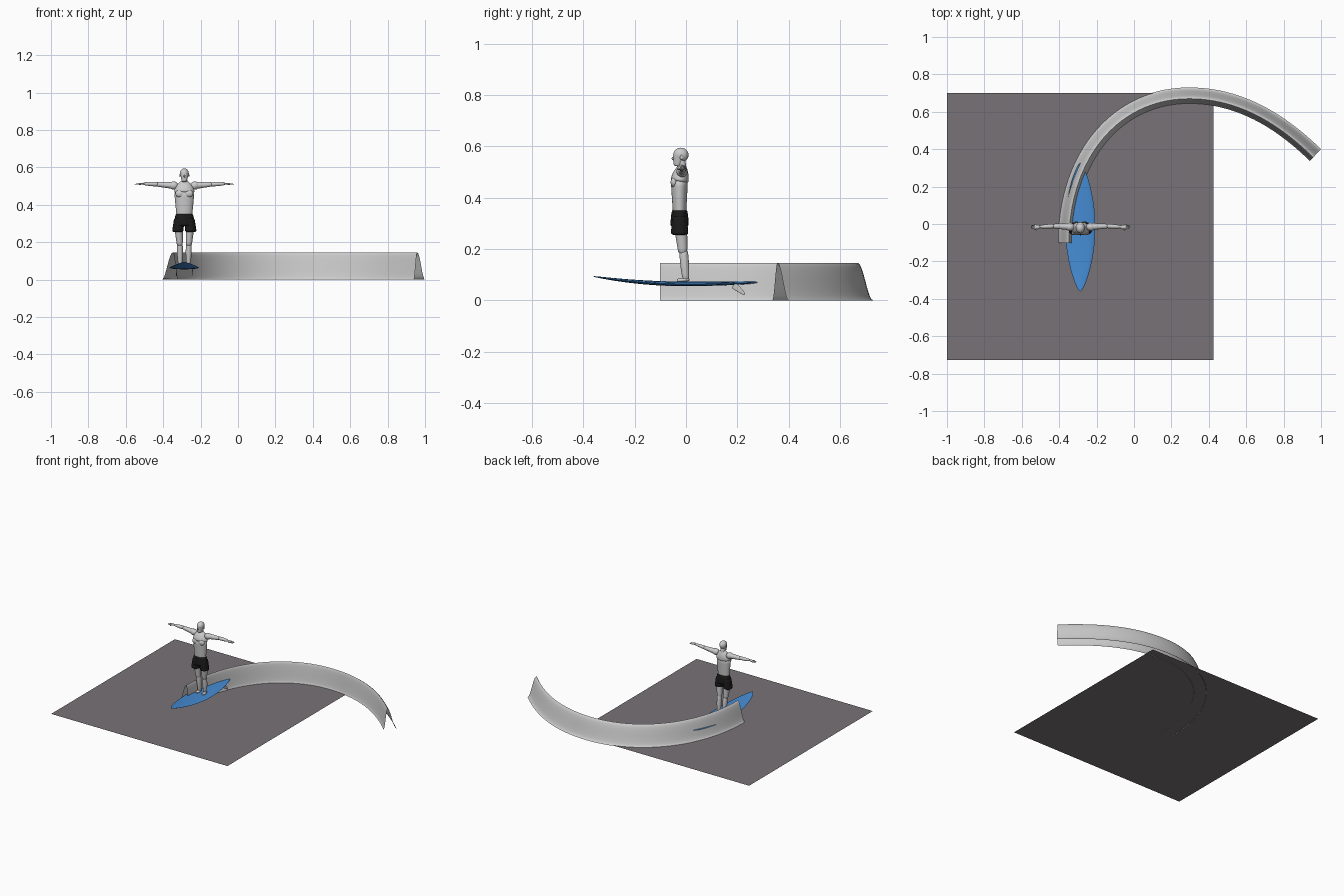
import bpy, bmesh, math
from mathutils import Vector
from mathutils.geometry import interpolate_bezier

if "Cube" in bpy.data.objects:
    bpy.data.objects.remove(bpy.data.objects["Cube"])


def material(name, red, green, blue):
    mat = bpy.data.materials.new(name)
    mat.use_nodes = True
    mat.diffuse_color = (red, green, blue, 1)
    shader = mat.node_tree.nodes["Principled BSDF"]
    shader.inputs["Base Color"].default_value = mat.diffuse_color
    return mat


slate = material("slate floor", 0.19, 0.17, 0.18)
grey = material("pale grey", 0.6, 0.6, 0.6)
blue = material("board blue", 0.06, 0.26, 0.65)
black = material("black cloth", 0.01, 0.01, 0.01)

# Board and rider share this centre line
rider_centre = Vector((-0.287, 0, 0))
x_axis, y_axis, z_axis = Vector((1, 0, 0)), Vector((0, 1, 0)), Vector((0, 0, 1))


def finish(bm, name, mat, rounded=False):
    bmesh.ops.recalc_face_normals(bm, faces=bm.faces)
    mesh = bpy.data.meshes.new(name)
    bm.to_mesh(mesh)
    bm.free()
    mesh.materials.append(mat)
    part = bpy.data.objects.new(name, mesh)
    bpy.context.collection.objects.link(part)
    if rounded:
        part.modifiers.new("Rounding", "SUBSURF").levels = 1
    bpy.ops.object.select_all(action="DESELECT")
    part.select_set(True)
    bpy.context.view_layer.objects.active = part
    bpy.ops.object.shade_smooth_by_angle(angle=math.radians(60))


def bridge(bm, rows):
    """Join each row of vertices to the next with quads."""
    for row, following in zip(rows, rows[1:]):
        for i in range(len(row) - 1):
            bm.faces.new((row[i], row[i + 1], following[i + 1], following[i]))


def tube(name, rings, mat, rounded=False, sides=16):
    """Skin elliptical rings, each given as centre, half width and half depth vectors."""
    bm = bmesh.new()
    rows = []
    for centre, wide, deep in rings:
        angles = [math.tau * i / sides for i in range(sides)]
        rows.append([bm.verts.new(rider_centre + centre + wide * math.cos(a) + deep * math.sin(a))
                     for a in angles])
    bridge(bm, [row + row[:1] for row in rows])
    bm.faces.new(rows[0])
    bm.faces.new(rows[-1])
    finish(bm, name, mat, rounded)


def limb(name, start, end, thick, thin, mat=grey, depth=1, bulge=0, steps=6):
    """Tapered, optionally bulging tube between two points."""
    start, end = Vector(start), Vector(end)
    along = (end - start).normalized()
    wide = y_axis if abs(along.x) > abs(along.y) + abs(along.z) else x_axis
    deep = along.cross(wide).normalized() * depth
    rings = []
    for i in range(steps + 1):
        t = i / steps
        radius = thick + (thin - thick) * t + bulge * math.sin(math.pi * t)
        rings.append((start.lerp(end, t), wide * radius, deep * radius))
    tube(name, rings, mat, rounded=True)


def ball(name, centre, size):
    bm = bmesh.new()
    bmesh.ops.create_uvsphere(bm, u_segments=20, v_segments=12, radius=1)
    bmesh.ops.scale(bm, vec=size, verts=bm.verts)
    bmesh.ops.translate(bm, vec=rider_centre + Vector(centre), verts=bm.verts)
    finish(bm, name, grey)


# Floor sheet
bm = bmesh.new()
left, right, front, back = 0.424, -1, -0.727, 0.7
corners = ((right, front), (left, front), (left, back), (right, back))
bm.faces.new([bm.verts.new((x, y, 0.002)) for x, y in corners])
finish(bm, "floor", slate)

# Wave wall: a hollow arch swept along its outer base line
bend = Vector((0.295, 0.73, 0))
path = interpolate_bezier((-0.408, -0.1, 0), (-0.408, 0.38, 0), (-0.12, bend.y, 0), bend, 28)
path += interpolate_bezier(bend, (0.6, bend.y, 0), (0.83, 0.565, 0), (1, 0.4, 0), 24)[1:]
height, outer_span, inner_span, flank = 0.146, 0.06, 0.027, 9


def flank_height(t):
    return height * (1 - math.cos(math.pi * t)) / 2


arch = [(outer_span * i / flank, flank_height(i / flank)) for i in range(flank + 1)]
arch += [(outer_span + inner_span * i / flank, flank_height(1 - i / flank)) for i in range(1, flank + 1)]
bm = bmesh.new()
rows = []
for i, point in enumerate(path):
    along = path[min(i + 1, len(path) - 1)] - path[max(i - 1, 0)]
    inward = along.normalized().cross(z_axis)
    rows.append([bm.verts.new(point + inward * offset + z_axis * rise) for offset, rise in arch])
bridge(bm, rows)
finish(bm, "wave_wall", grey)

# Board: pointed at both ends, with an upturned nose
nose, tail, stations = -0.36, 0.325, 32
rings = []
for i in range(stations + 1):
    t = (1 - math.cos(math.pi * i / stations)) / 2
    y = nose + (tail - nose) * t
    lift = 0.029 * (y / nose) ** 2 if y < 0 else 0.008 * (y / tail) ** 2
    fullness = max(math.sin(math.pi * t), 0.001) ** 0.65
    rings.append((Vector((0, y, 0.064 + lift)), x_axis * 0.08 * fullness,
                  z_axis * (0.001 + 0.008 * fullness)))
tube("board", rings, blue)

# Rider trunk and head
limb("torso", (0, -0.025, 0.3), (0, -0.026, 0.475), 0.039, 0.056, depth=0.62)
limb("shoulders", (0, -0.026, 0.46), (0, -0.014, 0.53), 0.056, 0.017, depth=0.64, bulge=0.012)
limb("neck", (0, -0.014, 0.51), (0, -0.02, 0.56), 0.017, 0.015)
ball("head", (0, -0.02, 0.567), (0.024, 0.03, 0.028))
limb("jaw", (0, -0.026, 0.565), (0, -0.034, 0.522), 0.023, 0.013, depth=1.1)
ball("nose", (0, -0.05, 0.553), (0.004, 0.006, 0.007))
limb("shorts_waist", (0, -0.025, 0.355), (0, -0.025, 0.285), 0.046, 0.056, black, depth=0.65, bulge=0.003)

for side, s in (("left", 1), ("right", -1)):
    ball(side + "_ear", (s * 0.024, -0.017, 0.557), (0.003, 0.006, 0.009))
    ball(side + "_chest", (s * 0.023, -0.047, 0.46), (0.025, 0.013, 0.02))

    # Fins under the tail
    limb(side + "_fin", (s * 0.043, 0.185, 0.06), (s * 0.043, 0.23, 0.022), 0.003, 0.001, depth=5)

    # Shorts, leg and foot
    limb(side + "_shorts_leg", (s * 0.028, -0.025, 0.33), (s * 0.035, -0.025, 0.253), 0.027, 0.032,
         black, depth=1.1)
    limb(side + "_thigh", (s * 0.032, -0.022, 0.3), (s * 0.024, -0.012, 0.18), 0.025, 0.016, depth=1.1)
    limb(side + "_calf", (s * 0.024, -0.01, 0.2), (s * 0.022, 0, 0.075), 0.015, 0.011, depth=1.1, bulge=0.003)
    limb(side + "_foot", (s * 0.022, 0.014, 0.081), (s * 0.026, -0.036, 0.077), 0.009, 0.011, depth=0.6,
         bulge=0.003)

    # Outstretched arm and hand
    ball(side + "_shoulder", (s * 0.056, -0.015, 0.503), (0.025, 0.022, 0.022))
    limb(side + "_upper_arm", (s * 0.05, -0.014, 0.503), (s * 0.15, -0.011, 0.51), 0.02, 0.012)
    limb(side + "_forearm", (s * 0.14, -0.011, 0.51), (s * 0.22, -0.015, 0.513), 0.012, 0.007, bulge=0.002)
    limb(side + "_palm", (s * 0.21, -0.015, 0.513), (s * 0.245, -0.016, 0.512), 0.008, 0.012, depth=0.5)
    limb(side + "_thumb", (s * 0.22, -0.02, 0.512), (s * 0.24, -0.034, 0.51), 0.004, 0.003)
    for finger in range(4):
        y = -0.025 + 0.006 * finger
        reach = 0.262 + 0.004 * math.sin(math.pi * (finger + 0.5) / 4)
        limb(f"{side}_finger_{finger + 1}", (s * 0.235, y, 0.512), (s * reach, y, 0.51), 0.004, 0.002, steps=3)

limb("tail_fin", (0, 0.235, 0.065), (0, 0.255, 0.05), 0.002, 0.001, depth=4)
